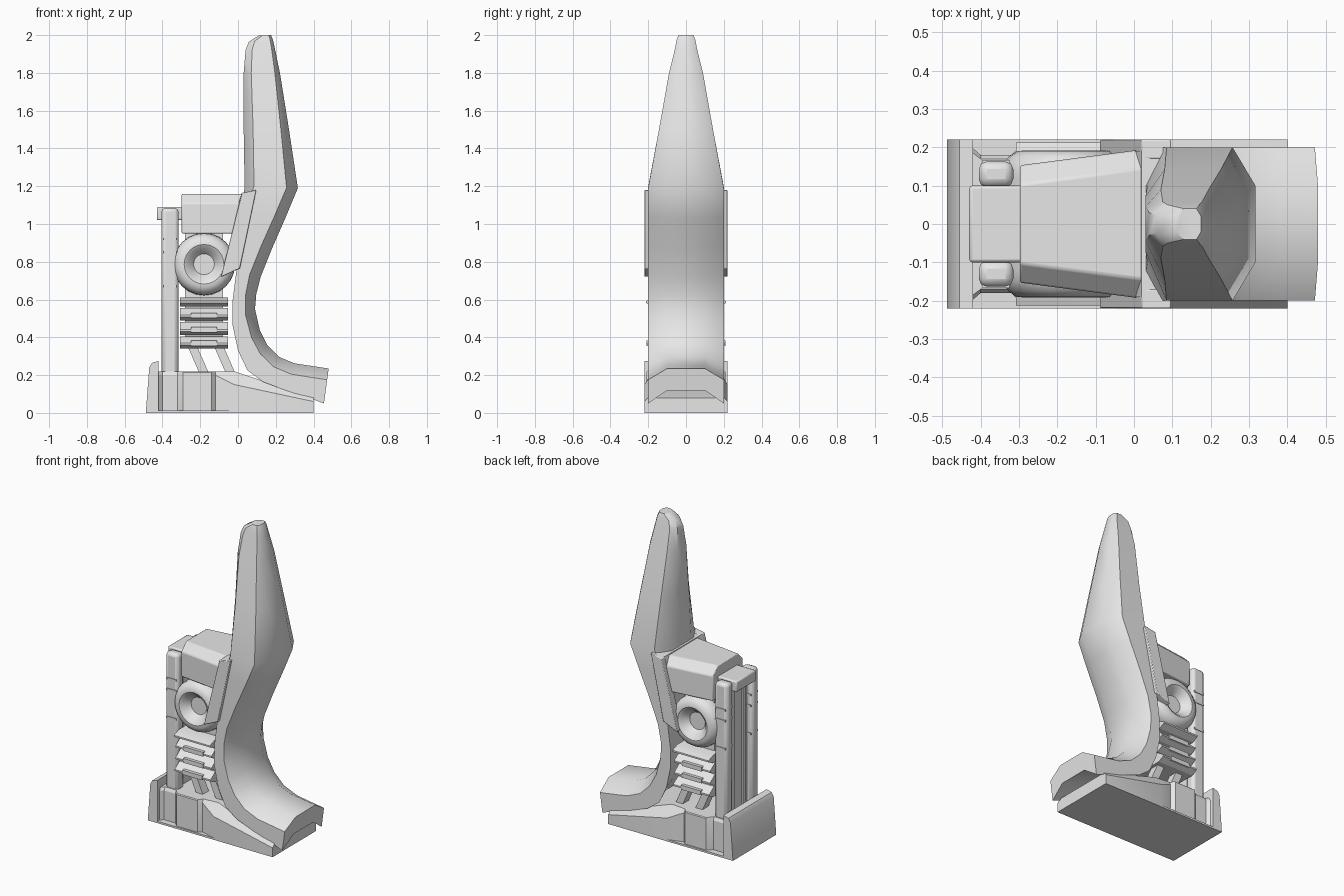
import bpy, bmesh, math
from mathutils import Vector

grey = bpy.data.materials.new("plain grey")
grey.diffuse_color = (0.8, 0.8, 0.8, 1)


def finish(name, bm, bevel=0, angle=35):
    bmesh.ops.recalc_face_normals(bm, faces=bm.faces)
    me = bpy.data.meshes.new(name)
    bm.to_mesh(me)
    bm.free()
    me.materials.append(grey)
    ob = bpy.data.objects.new(name, me)
    bpy.context.collection.objects.link(ob)
    if bevel:
        m = ob.modifiers.new("bevel", 'BEVEL')
        m.width, m.segments, m.limit_method = bevel, 2, 'ANGLE'
    bpy.ops.object.select_all(action='DESELECT')
    ob.select_set(True)
    bpy.context.view_layer.objects.active = ob
    bpy.ops.object.shade_smooth_by_angle(angle=math.radians(angle))
    return ob


def loft(name, rings, bevel=0, angle=35, close=False):
    """Join equal rings of points; cap the ends or close into a loop."""
    bm = bmesh.new()
    vs = [[bm.verts.new(p) for p in r] for r in rings]
    n = len(vs[0])
    pairs = list(zip(vs, vs[1:]))
    if close:
        pairs.append((vs[-1], vs[0]))
    for a, b in pairs:
        for i in range(n):
            bm.faces.new((a[i], a[(i + 1) % n], b[(i + 1) % n], b[i]))
    if not close:
        bm.faces.new(vs[0])
        bm.faces.new(vs[-1])
    return finish(name, bm, bevel, angle)


def prism(name, pts, y0, y1, bevel=0):
    return loft(name, [[(x, y, z) for x, z in pts] for y in (y0, y1)], bevel)


def box(name, x0, x1, y0, y1, z0, z1, bevel=0):
    return prism(name, [(x0, z0), (x1, z0), (x1, z1), (x0, z1)], y0, y1, bevel)


# Tall curved shin shell: outer point, inner point, half width, hollow depth
stations = [
    (0.48, 0.235, 0.455, 0.05, 0.2, 0.07), (0.38, 0.25, 0.36, 0.085, 0.2, 0.07),
    (0.30, 0.262, 0.25, 0.12, 0.2, 0.06), (0.22, 0.295, 0.13, 0.165, 0.2, 0.05),
    (0.155, 0.36, 0.05, 0.225, 0.2, 0.04), (0.115, 0.44, 0.0, 0.33, 0.2, 0.03),
    (0.09, 0.55, -0.03, 0.47, 0.2, 0.02), (0.097, 0.63, -0.028, 0.6, 0.2, 0.01),
    (0.12, 0.72, -0.01, 0.74, 0.2, 0), (0.18, 0.87, 0.005, 0.9, 0.2, 0),
    (0.25, 1.03, 0.02, 1.05, 0.2, 0), (0.317, 1.19, 0.035, 1.2, 0.2, -0.05),
    (0.27, 1.5, 0.03, 1.5, 0.143, -0.05), (0.222, 1.8, 0.03, 1.8, 0.09, -0.04),
    (0.195, 1.93, 0.04, 1.92, 0.058, -0.035), (0.185, 1.975, 0.058, 1.965, 0.05, -0.03),
    (0.175, 2.0, 0.11, 1.998, 0.04, -0.02)]
rings = []
for ox, oz, ix, iz, w, r in stations:
    o, i = Vector((ox, 0, oz)), Vector((ix, 0, iz))
    d = (i - o).normalized()
    sh = o + d * 0.3 * w
    edge = i + d * min(r, 0)
    mid = i - d * max(r, 0)
    half = [(o, 0.5), (sh, 1), (edge, 1), (mid, 0.5)]
    rings.append([(p.x, -w * k, p.z) for p, k in half]
                 + [(p.x, w * k, p.z) for p, k in reversed(half)])
loft("shin_shell", rings, angle=38)

# Foot block: x, lower half width, shoulder height, top height, top half width
foot = [(-0.44, 0.215, 0.2, 0.22, 0.2), (-0.40, 0.18, 0.2, 0.22, 0.17),
        (-0.32, 0.18, 0.2, 0.22, 0.17), (-0.29, 0.21, 0.215, 0.22, 0.205),
        (-0.14, 0.21, 0.215, 0.22, 0.205), (-0.12, 0.19, 0.2, 0.22, 0.18),
        (-0.02, 0.22, 0.15, 0.22, 0.17), (0.4, 0.22, 0.06, 0.08, 0.2)]
loft("foot_block", [[(x, -wb, 0), (x, -wb, zs), (x, -wt, h), (x, wt, h), (x, wb, zs), (x, wb, 0)]
                    for x, wb, zs, h, wt in foot], angle=25)
box("foot_sole", -0.48, 0.4, -0.22, 0.22, 0, 0.012)
prism("heel_plate", [(-0.488, 0), (-0.42, 0), (-0.42, 0.275), (-0.455, 0.265), (-0.47, 0.24)], -0.22, 0.22)

# Rear posts with collars, centre panel and cap
for s in (-1, 1):
    box("rear_post", -0.405, -0.315, s * 0.13 - 0.033, s * 0.13 + 0.033, 0.2, 1.085, 0.02)
    for z in (0.67, 0.85, 0.92):
        box("post_collar", -0.395, -0.325, s * 0.13 - 0.037, s * 0.13 + 0.037, z - 0.006, z + 0.006)
    box("post_rail", -0.375, -0.345, s * 0.06 - 0.015, s * 0.06 + 0.015, 0.2, 1.03)
box("rear_panel", -0.365, -0.335, -0.1, 0.1, 0.2, 1.03)
prism("post_cap", [(-0.43, 1.02), (-0.28, 1.02), (-0.28, 1.09), (-0.43, 1.09)], -0.1, 0.1, 0.008)

# Upper housing, wider toward the shell, with chamfered top edges
loft("upper_housing", [[(x, -w, 0.95), (x, -w, 1.11), (x, -w + 0.05, 1.16),
                        (x, w - 0.05, 1.16), (x, w, 1.11), (x, w, 0.95)]
                       for x, w in ((-0.298, 0.153), (0.04, 0.197))], 0.006, 25)

# Slanted side plates and the band joining them
for s in (-1, 1):
    prism("side_plate", [(0.02, 1.165), (0.097, 1.18), (0.01, 0.765), (-0.09, 0.72)],
          s * 0.17, s * 0.22, 0.004)
prism("joining_band", [(0.0, 1.1), (0.08, 1.1), (0.09, 1.175), (0.02, 1.165)], -0.19, 0.19)

# Knee wheel, turned about the y axis
half = [(0.001, 0.14), (0.055, 0.14), (0.088, 0.182), (0.105, 0.192), (0.125, 0.19),
        (0.148, 0.175), (0.162, 0.15), (0.165, 0.12)]
prof = half + [(r, -y) for r, y in reversed(half)]
N = 24
loft("knee_wheel", [[(-0.18 + r * math.cos(a), y, 0.787 + r * math.sin(a)) for r, y in prof]
                    for a in [2 * math.pi * k / N for k in range(N)]], close=True)
box("wheel_bracket", -0.28, -0.08, -0.11, 0.11, 0.58, 0.97)

# Stacked damper plates, with slot pads on each side
layers = [(0.34, 0.405, 0.205), (0.412, 0.48, 0.195), (0.488, 0.555, 0.195), (0.562, 0.61, 0.212)]
for z0, z1, w in layers:
    rows = [(z0, w - 0.04), (z0 + 0.02, w), (z0 + 0.03, w), (z1, w - 0.05)]
    loft("damper_plate", [[(-0.308, -y, z), (-0.052, -y, z), (-0.052, y, z), (-0.308, y, z)]
                          for z, y in rows], angle=20)
    if z0 < 0.5:
        for s in (-1, 1):
            box("damper_pad", -0.25, -0.11, s * 0.15, s * (w + 0.004), z0 + 0.014, z0 + 0.042)
box("damper_core", -0.28, -0.08, -0.13, 0.13, 0.36, 0.6)

# Slanted struts from damper to foot
for s in (-1, 1):
    for x in (-0.27, -0.13):
        prism("damper_strut", [(x, 0.36), (x + 0.05, 0.36), (x + 0.12, 0.2), (x + 0.07, 0.2)],
              s * 0.07, s * 0.13)
